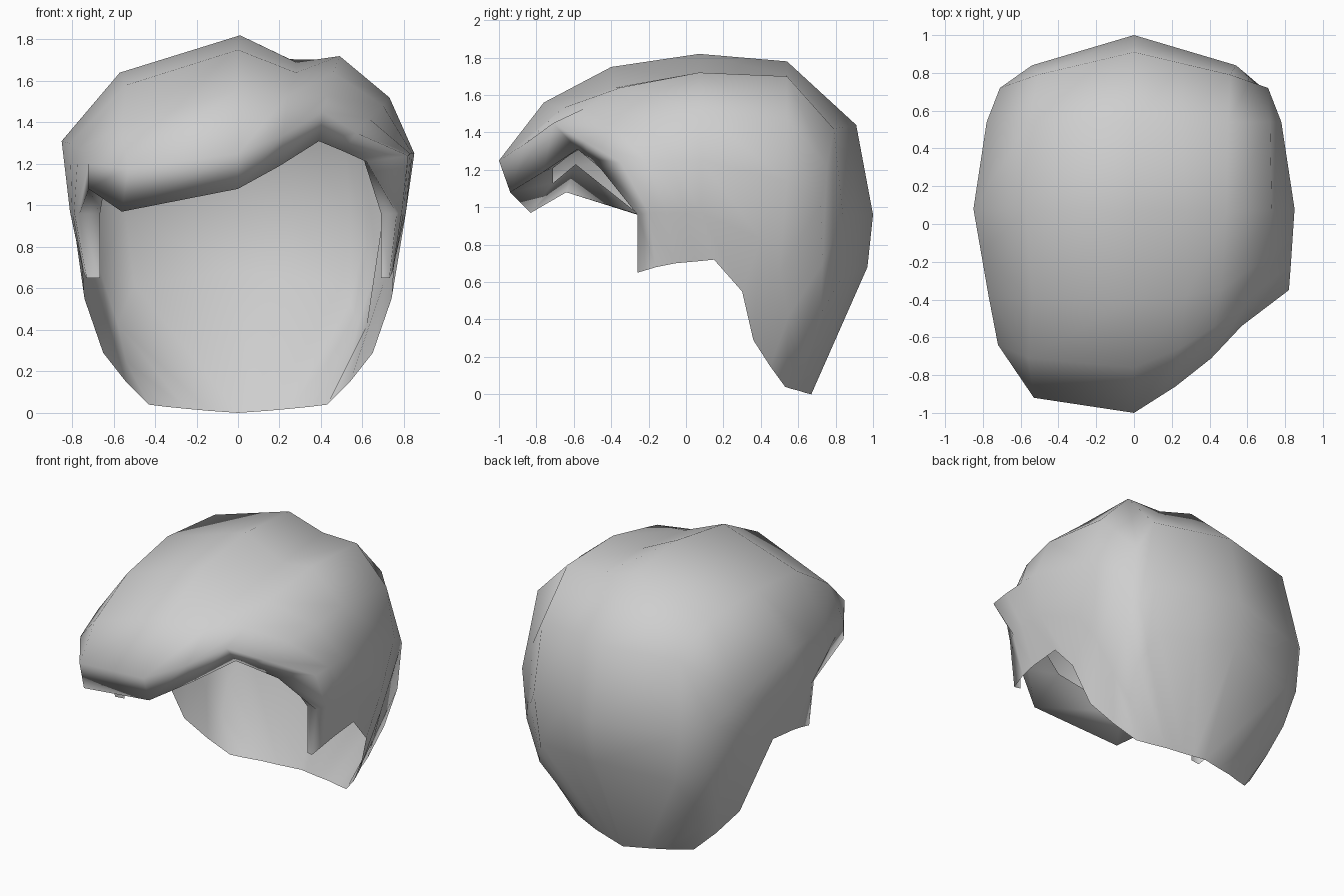
import bpy, bmesh
from mathutils import Vector as V

cube = bpy.data.objects.get("Cube")
if cube:
    bpy.data.objects.remove(cube, do_unlink=True)

hair_grey = bpy.data.materials.new("hair_grey")
hair_grey.use_nodes = True
hair_grey.diffuse_color = (0.62, 0.62, 0.62, 1)
hair_grey.node_tree.nodes["Principled BSDF"].inputs["Base Color"].default_value = (0.62, 0.62, 0.62, 1)


def flip(points):
    """Mirror points to the other side, in reverse order."""
    return [(-x, y, z) for x, y, z in reversed(points)]


# Lip folded inward under the fringe and along the sideburns
lip = [(-.665, -.25, .65), (-.665, -.25, .96), (-.62, -.59, 1.23), (-.50, -.71, 1.13),
       (0, -.71, 1.21), (.20, -.62, 1.28), (.38, -.50, 1.35), (.48, -.45, 1.30),
       (.60, -.40, 1.24), (.69, -.25, .96), (.69, -.25, .65)]
# Sideburn strips, same on both sides: hem point and the point above it
sideburn = [
    [(-.73, -.26, .65), (-.765, -.26, .96)],
    [(-.745, -.16, .68), (-.79, -.20, .97)],
    [(-.75, -.06, .70), (-.80, -.10, .97)],
    [(-.75, .05, .71), (-.81, 0, .97)],
    [(-.75, .15, .72), (-.81, .08, .97)],
]
# Swept fringe, from its lower edge back to the crown: right temple to centre
fringe = [
    [(-.72, -.64, 1.08), (-.56, -.83, .97), (0, -.94, 1.08)],
    [(-.72, -.64, 1.20), (-.53, -.92, 1.18), (0, -1, 1.25)],
    [(-.77, -.38, 1.27), (-.56, -.71, 1.38), (0, -.76, 1.56)],
    [(-.81, -.15, 1.30), (-.54, -.40, 1.58), (0, -.40, 1.75)],
    [(-.85, .08, 1.31), (-.57, .07, 1.64), (.01, .07, 1.82)],
]
# Parting groove and the left lock: groove, ridge, shoulder, widest point
parting = [
    [(.20, -.76, 1.19), (.39, -.58, 1.31), (.51, -.52, 1.26), (.62, -.46, 1.21)],
    [(.22, -.86, 1.34), (.41, -.71, 1.45), (.57, -.54, 1.35), (.82, -.35, 1.24)],
    [(.24, -.66, 1.53), (.43, -.54, 1.53), (.63, -.37, 1.42), (.83, -.22, 1.25)],
    [(.28, -.38, 1.64), (.46, -.35, 1.64), (.70, -.18, 1.48), (.84, -.07, 1.25)],
    [(.28, .07, 1.69), (.49, .07, 1.72), (.73, .07, 1.52), (.85, .08, 1.25)],
]
rows = [lip] + [s + f + p + flip(s) for s, f, p in zip(sideburn, fringe, parting)]

# Back of the head, half sections from side hem to centre
back = [
    [(-.74, .30, .55), (-.78, .40, .83), (-.78, .54, 1.14), (-.55, .54, 1.61), (0, .54, 1.78)],
    [(-.65, .36, .29), (-.71, .50, .65), (-.71, .72, 1.02), (-.51, .79, 1.42), (0, .91, 1.44)],
    [(-.54, .45, .15), (-.62, .55, .42), (-.67, .73, .70), (-.54, .84, .95), (0, 1, .96)],
    [(-.43, .53, .04), (-.54, .60, .25), (-.58, .72, .43), (-.50, .83, .62), (0, .97, .68)],
    [(-.43, .53, .04), (-.35, .56, .03), (-.25, .60, .02), (-.14, .63, .01), (0, .67, 0)],
]
for i, half in enumerate(back):
    left = flip(half)[1:]
    if i == 0:                      # the left lock stays high behind the crown
        left[0] = (.50, .54, 1.70)
    groove = V(half[4]).lerp(V(left[0]), .5)
    shoulder = V(left[0]).lerp(V(left[1]), .5)
    if i == 0:
        groove.z -= .035
        shoulder += V((.08, 0, .05))
    rows.append(half + [tuple(groove), left[0], tuple(shoulder)] + left[1:])

# Skin the sections into one sheet
bm = bmesh.new()
grid = [[bm.verts.new(p) for p in row] for row in rows]
for r0, r1 in zip(grid, grid[1:]):
    for j in range(len(r0) - 1):
        bm.faces.new((r0[j], r0[j + 1], r1[j + 1], r1[j]))
bmesh.ops.remove_doubles(bm, verts=bm.verts, dist=.001)
mesh = bpy.data.meshes.new("hair")
bm.to_mesh(mesh)
bm.free()
hair = bpy.data.objects.new("hair", mesh)
bpy.context.collection.objects.link(hair)
mesh.materials.append(hair_grey)

# Soft shading over the whole sheet
bpy.ops.object.select_all(action='DESELECT')
hair.select_set(True)
bpy.context.view_layer.objects.active = hair
bpy.ops.object.shade_smooth()
